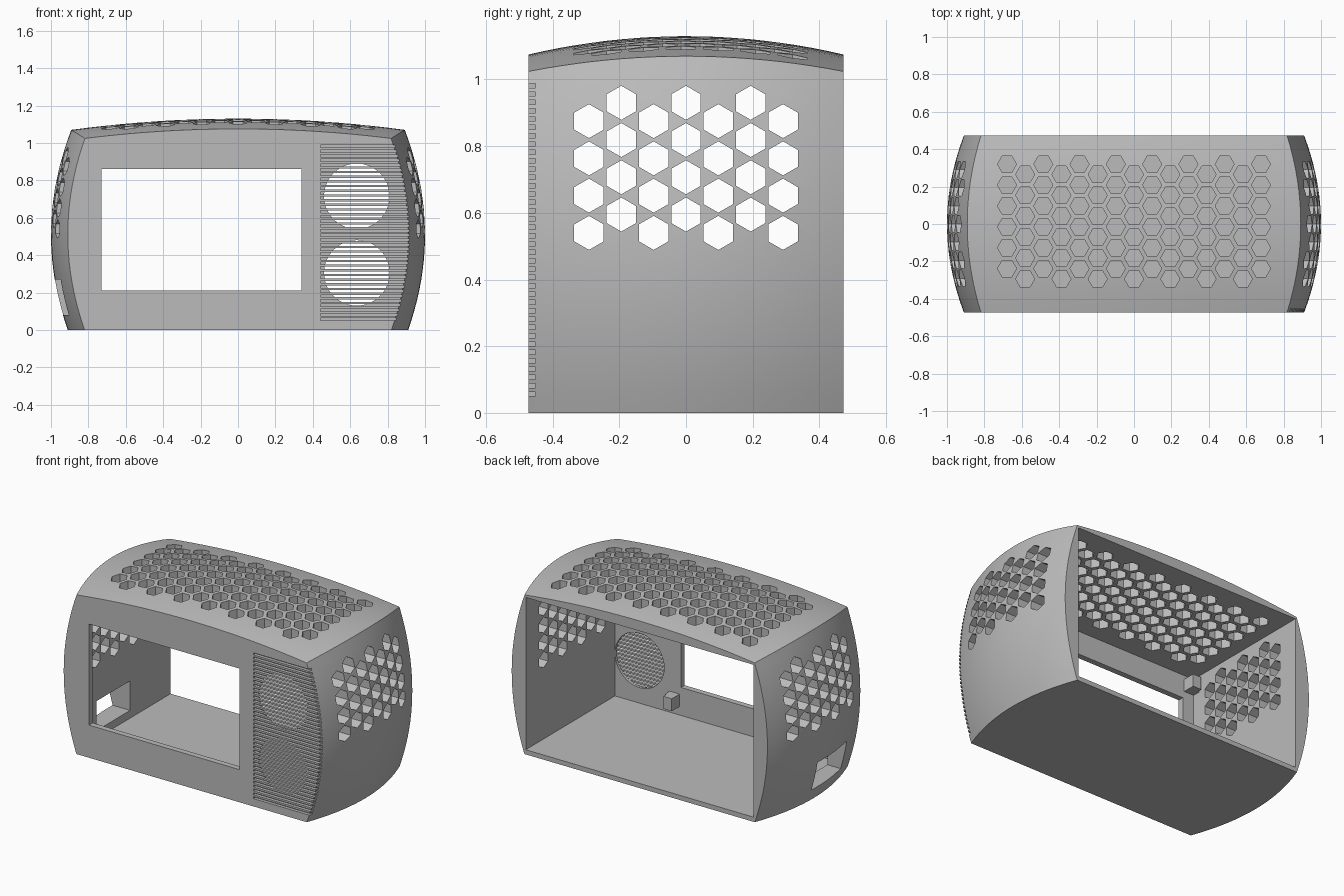
import bpy, bmesh
from math import pi, cos, sin, radians
from mathutils import Matrix, Vector

if "Cube" in bpy.data.objects:
    bpy.data.objects.remove(bpy.data.objects["Cube"], do_unlink=True)

grey = bpy.data.materials.new("plain grey")
grey.use_nodes = True
grey.diffuse_color = (0.5, 0.5, 0.5, 1)
grey.node_tree.nodes["Principled BSDF"].inputs["Base Color"].default_value = (0.5, 0.5, 0.5, 1)

DEPTH = 0.472     # half depth of the case
WALL = -0.435     # inside of the front panel


def make_object(name, bm):
    bmesh.ops.recalc_face_normals(bm, faces=bm.faces)
    mesh = bpy.data.meshes.new(name)
    bm.to_mesh(mesh)
    bm.free()
    mesh.materials.append(grey)
    obj = bpy.data.objects.new(name, mesh)
    bpy.context.collection.objects.link(obj)
    return obj


def add_box(bm, x, y, z):
    """Box from (low, high) pairs."""
    size = [b - a for a, b in (x, y, z)]
    mid = [(a + b) / 2 for a, b in (x, y, z)]
    bmesh.ops.create_cube(bm, size=1, matrix=Matrix.Translation(mid) @ Matrix.Diagonal((*size, 1)))


def add_prism(bm, sides, radius, length, centre, rotation=Matrix()):
    bmesh.ops.create_cone(bm, cap_ends=True, segments=sides, radius1=radius, radius2=radius,
                          depth=length, matrix=Matrix.Translation(centre) @ rotation)


def cut(target, bm, name):
    """Subtract the cutter mesh and discard it."""
    cutter = make_object(name, bm)
    cutter.hide_render = True
    mod = target.modifiers.new(name, "BOOLEAN")
    mod.operation, mod.solver, mod.object = "DIFFERENCE", "EXACT", cutter
    bpy.context.view_layer.objects.active = target
    bpy.ops.object.modifier_apply(modifier=name)
    bpy.data.objects.remove(cutter, do_unlink=True)


# Bulged outer body: the sides and top curve both ways
def side_x(z, v):
    return 1 - 0.09 * ((z - 0.51) / 0.51) ** 2 - 0.09 * v * v


def top_z(x, v):
    return 1.13 - 0.055 * v * v - 0.06 * (x / 0.89) ** 2


def section(v, steps=20):
    corner = 1.05
    for _ in range(12):
        corner = top_z(side_x(corner, v), v)
    right = [(side_x(corner * i / steps, v), corner * i / steps) for i in range(steps + 1)]
    edge = right[-1][0]
    top = [(edge * (1 - 2 * i / steps), top_z(edge * (1 - 2 * i / steps), v)) for i in range(1, steps)]
    left = [(-x, z) for x, z in reversed(right)]
    return [Vector((x, v * DEPTH, z)) for x, z in right + top + left]


bm = bmesh.new()
stations = 20
loops = [[bm.verts.new(p) for p in section(2 * i / stations - 1)] for i in range(stations + 1)]
for a, b in zip(loops, loops[1:]):
    for i in range(len(a)):
        j = (i + 1) % len(a)
        bm.faces.new((a[i], a[j], b[j], b[i]))
bm.faces.new(loops[0])
bm.faces.new(reversed(loops[-1]))
case = make_object("case_shell", bm)

# Cavity, open at the back
bm = bmesh.new()
add_box(bm, (-0.81, 0.81), (WALL, 0.6), (0.03, 1.01))
cut(case, bm, "cavity")

# Display window and side port
bm = bmesh.new()
add_box(bm, (-0.73, 0.34), (-0.6, -0.4), (0.21, 0.86))
add_box(bm, (-1.1, -0.75), (-0.28, 0.06), (0.08, 0.27))
cut(case, bm, "window_and_port")

# Hexagonal vents: columns alternate by half a pitch
PITCH, COLUMN, HEX = 0.1117, 0.097, 0.051
bm = bmesh.new()
for c in range(-3, 4):
    rows, first = (4, 0.875) if c % 2 else (3 + 1, 0.93)
    for r in range(rows):
        # across both side walls, corners pointing along y
        turn = Matrix.Rotation(pi / 2, 4, "Y") @ Matrix.Rotation(pi / 2, 4, "Z")
        add_prism(bm, 6, HEX, 2.4, (0, c * COLUMN, first - r * PITCH),
                  turn)
turned = bm
cut(case, turned, "side_vents")

bm = bmesh.new()
for c in range(-7, 8):
    first = 0.32 if c % 2 else 0.265
    for r in range(6):
        add_prism(bm, 6, HEX, 0.3, (c * COLUMN, first - r * PITCH, 1.14), Matrix.Rotation(pi / 2, 4, "Z"))
cut(case, bm, "top_vents")

# Speaker openings behind the grille
bm = bmesh.new()
for z in (0.305, 0.715):
    add_prism(bm, 48, 0.175, 0.1, (0.635, -0.405, z), Matrix.Rotation(pi / 2, 4, "X"))
cut(case, bm, "speaker_holes")

# Grille grooves running off the side edge
bm = bmesh.new()
for i in range(38):
    z = 0.05 + i * 0.025
    add_box(bm, (0.44, 1.1), (-0.6, -0.452), (z, z + 0.013))
cut(case, bm, "grille_grooves")

case.select_set(True)
bpy.context.view_layer.objects.active = case
bpy.ops.object.shade_smooth_by_angle(angle=radians(20))

# Display mounts at the window corners
for name_x, x, out in (("right", -0.73, -1), ("left", 0.34, 1)):
    for name_z, z in (("lower", 0.125), ("upper", 0.945)):
        bm = bmesh.new()
        for a, b, reach in ((0.01, 0.07, 0.08), (0.07, 0.08, 0.05)):
            ends = sorted((x + out * a, x + out * b))
            add_box(bm, ends, (WALL - 0.01, WALL + reach), (z - 0.04, z + 0.04))
        make_object(f"{name_z}_{name_x}_mount", bm)
